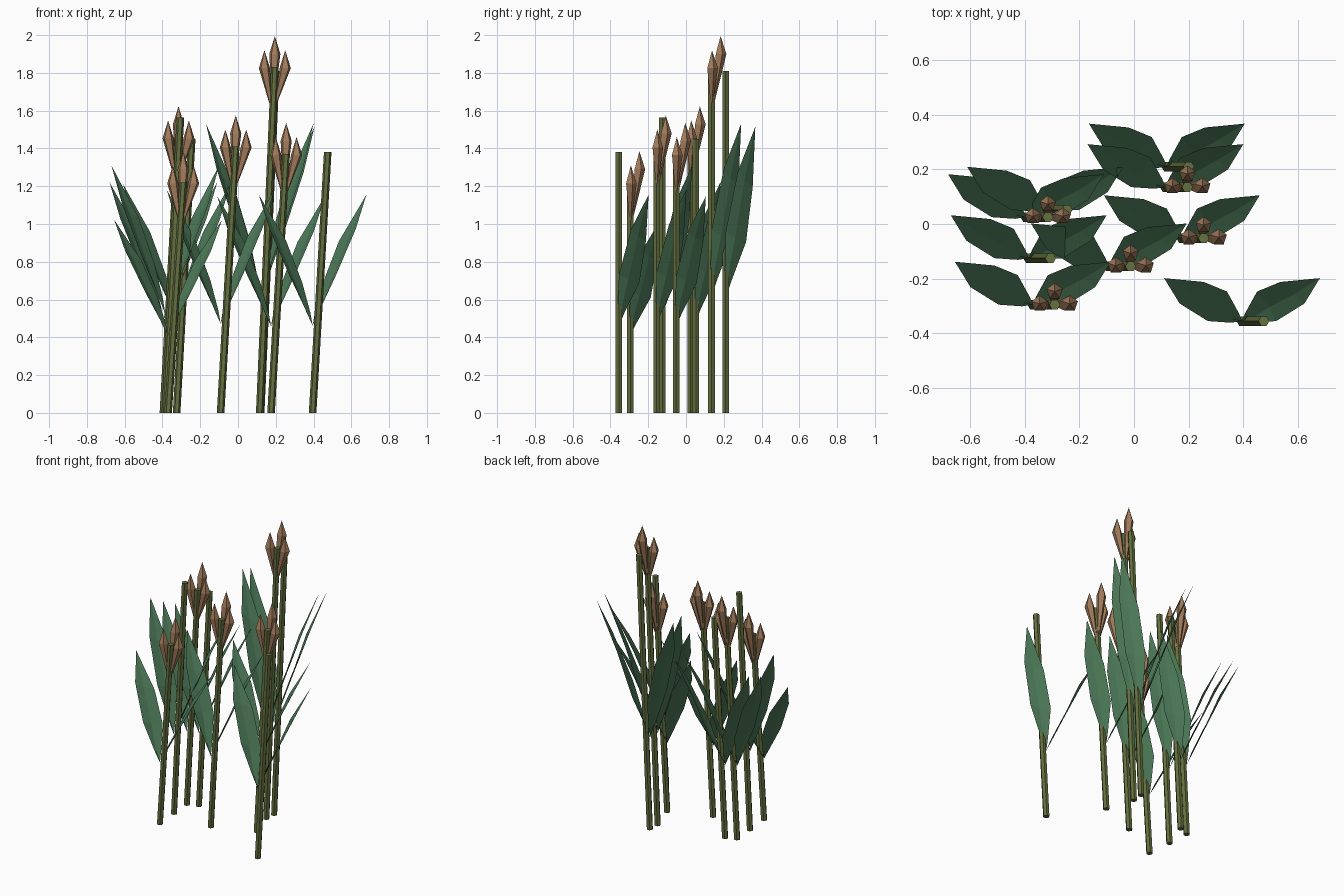
import bpy, math
from mathutils import Vector

if "Cube" in bpy.data.objects:
    bpy.data.objects.remove(bpy.data.objects["Cube"])


def material(name, rgb):
    m = bpy.data.materials.new(name)
    m.diffuse_color = (*rgb, 1)
    m.use_nodes = True
    m.node_tree.nodes["Principled BSDF"].inputs["Base Color"].default_value = m.diffuse_color
    return m


STEM = material("stem_green", (0.127, 0.160, 0.050))
LEAF = material("leaf_green", (0.075, 0.195, 0.100))
BUD = material("bud_brown", (0.36, 0.20, 0.105))
LEAN = 0.08  # sideways drift of every stalk


def add_mesh(name, verts, faces, mat):
    me = bpy.data.meshes.new(name)
    me.from_pydata(verts, [], faces)
    me.materials.append(mat)
    me.update()
    ob = bpy.data.objects.new(name, me)
    bpy.context.collection.objects.link(ob)
    return ob


def ring(center, r, n, start=0.0):
    return [Vector(center) + Vector((r * math.cos(start + i * math.tau / n),
                                     r * math.sin(start + i * math.tau / n), 0))
            for i in range(n)]


# Leaning six-sided stalk
def stalk(x, y, h):
    n = 6
    verts = ring((x, y, 0), 0.02, n) + ring((x + LEAN, y, h), 0.02, n)
    faces = [(i, (i + 1) % n, n + (i + 1) % n, n + i) for i in range(n)]
    faces += [tuple(reversed(range(n))), tuple(range(n, 2 * n))]
    add_mesh("stalk", verts, faces, STEM)


# Leaf rows: inner edge and outer edge (z is a fraction of the stalk height)
LEAF_ROWS = [((0.012, 0.03, 0.385), (0.04, -0.006, 0.40)),
             ((0.055, 0.108, 0.50), (0.125, 0.0, 0.53)),
             ((0.14, 0.143, 0.66), (0.228, 0.064, 0.705))]


def leaf(x, y, h, side):
    pts = [Vector((0, 0, 0.335))]
    for a, b in LEAF_ROWS:
        a, b = Vector(a), Vector(b)
        rib = (a + b) / 2 + Vector((0.008, -0.004, -0.004))
        pts += [a, rib, b]
    pts.append(Vector((0.285, 0.157, 0.837)))
    faces = [(0, 2, 1), (0, 3, 2)]
    for k in (1, 4):
        faces += [(k, k + 1, k + 4, k + 3), (k + 1, k + 2, k + 5, k + 4)]
    faces += [(7, 8, 10), (8, 9, 10)]
    if side < 0:
        faces = [f[::-1] for f in faces]
    verts = [(x + side * p.x, y + p.y, p.z * h) for p in pts]
    add_mesh("leaf", verts, faces, LEAF)


# Pointed five-sided bud with a long tail running down to the stalk
def bud(x, y, h, dx, dy, dz):
    n = 5
    c = Vector((x + LEAN + dx, y + dy, h + dz))
    tail = Vector((x + LEAN - 0.012, y, h - 0.25))
    verts = [tail] + ring(c, 0.031, n, math.pi / 2) + [c + Vector((0, 0, 0.095))]
    faces = []
    for i in range(n):
        a, b = 1 + i, 1 + (i + 1) % n
        faces += [(0, b, a), (a, b, n + 1)]
    add_mesh("bud", verts, faces, BUD)


# Plants: base x, base y, stalk height, flowering or not
PLANTS = [(0.395, -0.355, 1.38, False), (-0.37, -0.295, 1.22, True),
          (-0.385, -0.125, 1.565, False), (-0.092, -0.155, 1.41, True),
          (0.175, -0.052, 1.37, True), (-0.395, 0.025, 1.458, True),
          (-0.325, 0.052, 1.45, False), (0.115, 0.135, 1.83, True),
          (0.12, 0.21, 1.81, False)]

for x, y, h, flowering in PLANTS:
    stalk(x, y, h)
    for side in (-1, 1):
        leaf(x, y, h, side)
    if flowering:
        for dx, dy, dz in ((-0.055, 0.003, -0.005), (0, 0.048, 0.07), (0.055, 0.003, -0.005)):
            bud(x, y, h, dx, dy, dz)
